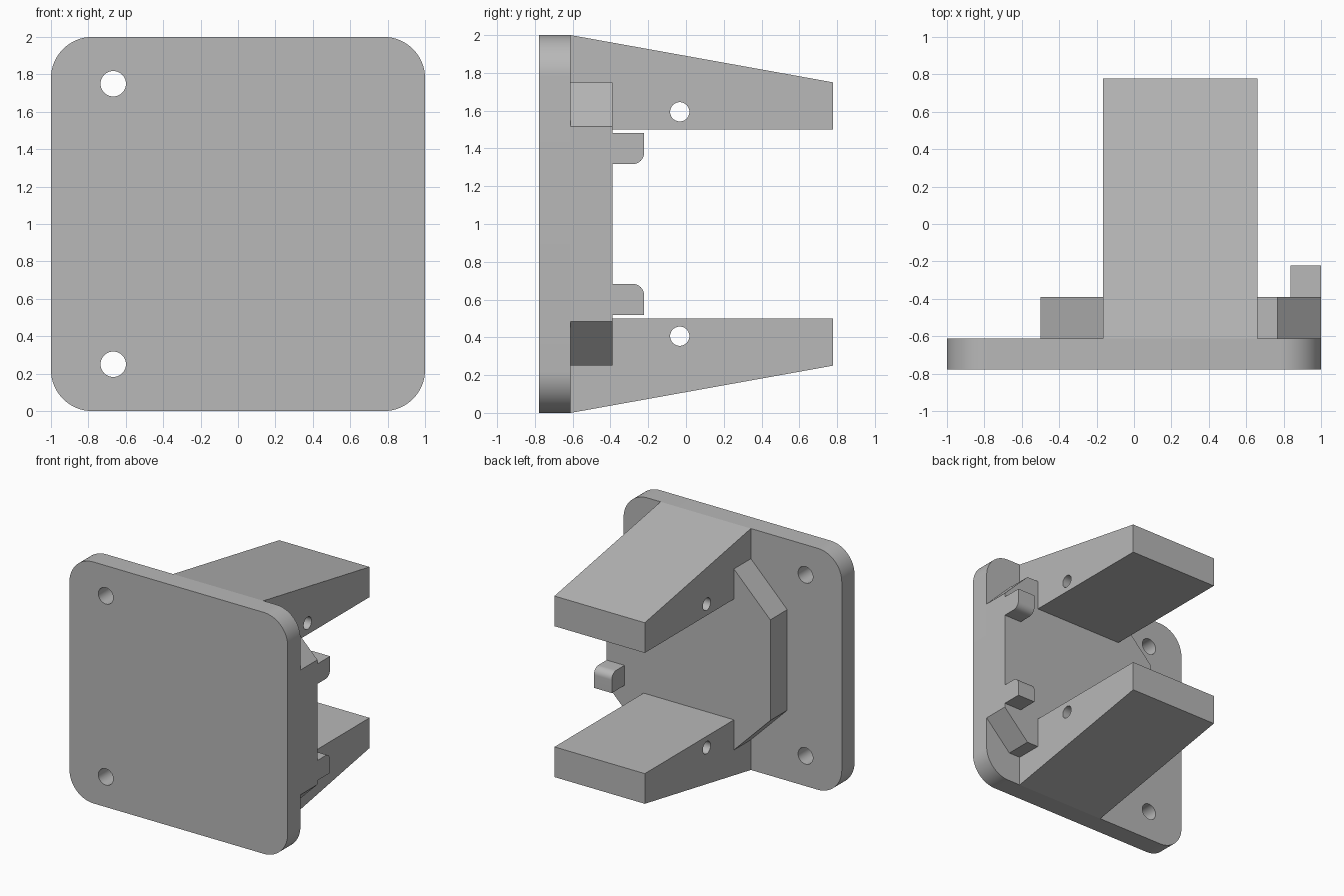
import bpy, bmesh
from math import sin, cos, pi, radians
from mathutils import Vector

if "Cube" in bpy.data.objects:
    bpy.data.objects.remove(bpy.data.objects["Cube"], do_unlink=True)

grey = bpy.data.materials.new("bracket grey")
grey.use_nodes = True
grey.diffuse_color = (0.48, 0.48, 0.48, 1)
grey.node_tree.nodes["Principled BSDF"].inputs["Base Color"].default_value = (0.48, 0.48, 0.48, 1)


def fillet(corners, radii, steps=12):
    """Round the right-angled corners that have a radius."""
    out = []
    for i, (p, r) in enumerate(zip(corners, radii)):
        p = Vector(p)
        if not r:
            out.append(p)
            continue
        a = (Vector(corners[i - 1]) - p).normalized()
        b = (Vector(corners[(i + 1) % len(corners)]) - p).normalized()
        c = p + (a + b) * r
        for k in range(steps + 1):
            t = k / steps * pi / 2
            out.append(c - (b * cos(t) + a * sin(t)) * r)
    return out


def prism(name, outline, axis, lo, hi):
    """Extrude an outline: (x, z) along y, or (y, z) along x."""
    def place(p, d):
        return (p[0], d, p[1]) if axis == "y" else (d, p[0], p[1])
    bm = bmesh.new()
    rings = [[bm.verts.new(place(p, d)) for p in outline] for d in (lo, hi)]
    bm.faces.new(rings[0])
    bm.faces.new(rings[1])
    n = len(outline)
    for i in range(n):
        j = (i + 1) % n
        bm.faces.new((rings[0][i], rings[0][j], rings[1][j], rings[1][i]))
    bmesh.ops.recalc_face_normals(bm, faces=bm.faces)
    mesh = bpy.data.meshes.new(name)
    bm.to_mesh(mesh)
    bm.free()
    mesh.materials.append(grey)
    obj = bpy.data.objects.new(name, mesh)
    bpy.context.collection.objects.link(obj)
    return obj


def activate(obj):
    bpy.ops.object.select_all(action="DESELECT")
    obj.select_set(True)
    bpy.context.view_layer.objects.active = obj


def drill(obj, centre, radius, axis):
    """Cut a round hole right through the part."""
    ring = [(centre[0] + radius * cos(2 * pi * k / 40),
             centre[1] + radius * sin(2 * pi * k / 40)) for k in range(40)]
    cutter = prism("drill", ring, axis, -1.5, 1.5)
    cutter.hide_render = True
    activate(obj)
    mod = obj.modifiers.new("hole", "BOOLEAN")
    mod.operation = "DIFFERENCE"
    mod.solver = "EXACT"
    mod.object = cutter
    bpy.ops.object.modifier_apply(modifier=mod.name)
    bpy.data.objects.remove(cutter, do_unlink=True)


def flip(points, side):
    """Mirror heights about the middle, z = 1, for the lower parts."""
    return [(u, 1 + side * (z - 1)) for u, z in points]


FRONT, BACK, PAD, TIP = -0.778, -0.611, -0.389, 0.778

# Rounded mounting plate with two screw holes
plate = prism("mounting_plate",
              fillet([(-1, 0), (1, 0), (1, 2), (-1, 2)], [0.22] * 4, 16),
              "y", FRONT, BACK)
for z in (0.25, 1.75):
    drill(plate, (-0.667, z), 0.068, "y")

# Raised pad with chamfered corners
half = [(1, 1.517), (0.767, 1.75), (-0.167, 1.75), (-0.5, 1.417)]
pad = prism("raised_pad", half + flip(half, -1)[::-1], "y", BACK, PAD)
parts = [plate, pad]

for label, side in (("upper", 1), ("lower", -1)):
    # Tapered arm with a cross pin hole
    arm = prism(label + "_arm",
                flip([(BACK, 2), (TIP, 1.75), (TIP, 1.5), (BACK, 1.5)], side),
                "x", -0.167, 0.661)
    drill(arm, (-0.033, 1 + side * 0.594), 0.051, "x")
    # Small lug with one rounded corner
    corners = flip([(PAD, 1.483), (-0.222, 1.483), (-0.222, 1.317), (PAD, 1.317)], side)
    lug = prism(label + "_lug", fillet(corners, [0, 0, 0.06, 0]), "x", 0.836, 1)
    parts += [arm, lug]

for part in parts:
    activate(part)
    bpy.ops.object.shade_smooth_by_angle(angle=radians(30))
